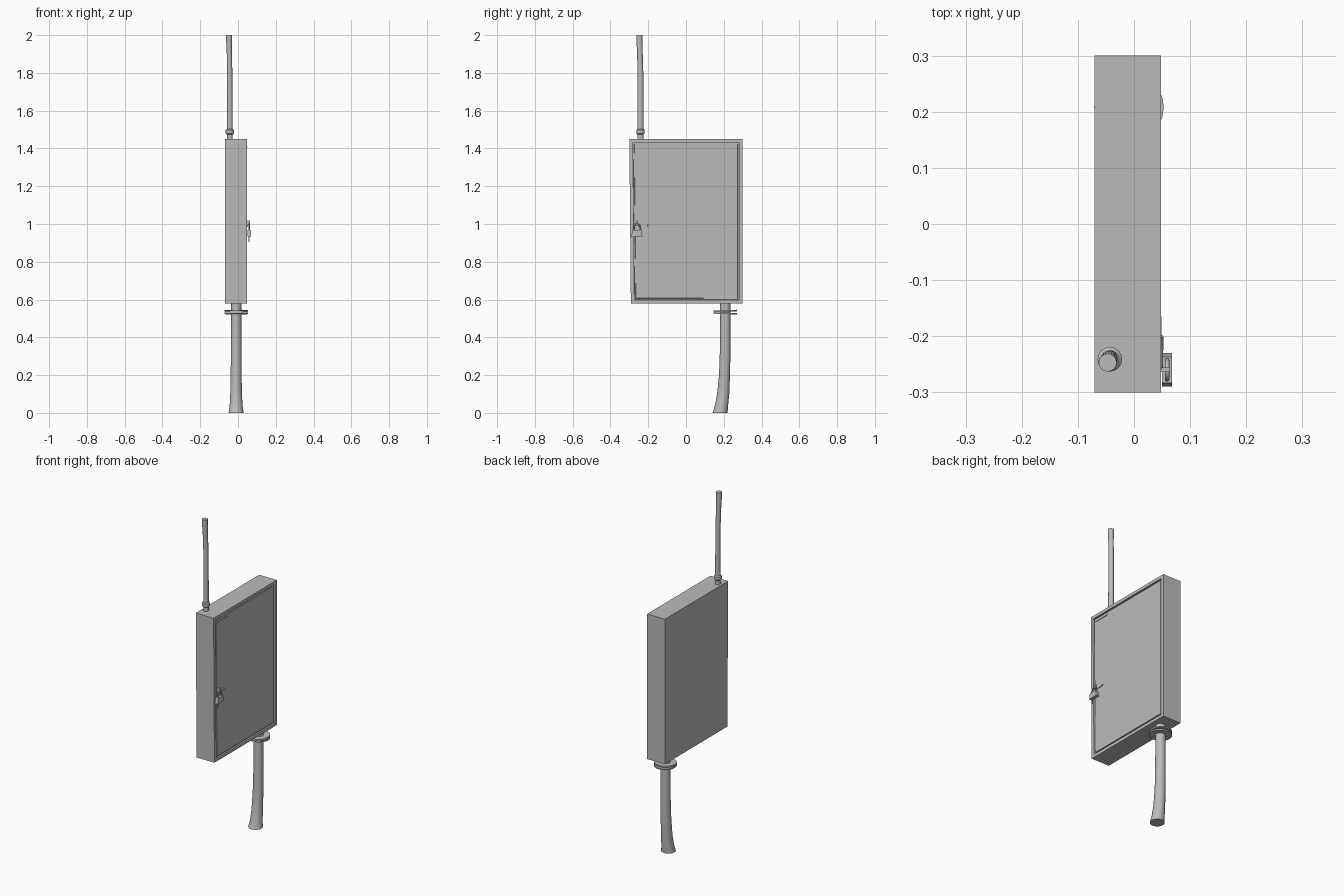
import bpy, bmesh, math
from mathutils import Matrix, Vector

cube = bpy.data.objects.get("Cube")
if cube:
    bpy.data.objects.remove(cube)

grey = bpy.data.materials.new("painted grey")
grey.use_nodes = True
grey.diffuse_color = (0.5, 0.5, 0.5, 1)
grey.node_tree.nodes["Principled BSDF"].inputs["Base Color"].default_value = (0.5, 0.5, 0.5, 1)


def finish(name, bm, smooth=False):
    bmesh.ops.recalc_face_normals(bm, faces=bm.faces)
    mesh = bpy.data.meshes.new(name)
    bm.to_mesh(mesh)
    bm.free()
    mesh.materials.append(grey)
    obj = bpy.data.objects.new(name, mesh)
    bpy.context.collection.objects.link(obj)
    if smooth:
        bpy.ops.object.select_all(action='DESELECT')
        obj.select_set(True)
        bpy.context.view_layer.objects.active = obj
        bpy.ops.object.shade_smooth_by_angle(angle=math.radians(40))
    return obj


def box(name, lo, hi):
    lo, hi = Vector(lo), Vector(hi)
    bm = bmesh.new()
    bmesh.ops.create_cube(bm, size=1)
    for v in bm.verts:
        v.co = (lo + hi) / 2 + v.co * (hi - lo)
    return finish(name, bm)


def tube(name, sections, sides=16):
    """Loft upright sections given as (x, y, z, radius x, radius y)."""
    bm = bmesh.new()
    rings = []
    for x, y, z, rx, ry in sections:
        angles = [2 * math.pi * i / sides for i in range(sides)]
        rings.append([bm.verts.new((x + rx * math.cos(a), y + ry * math.sin(a), z)) for a in angles])
    for a, b in zip(rings, rings[1:]):
        for i in range(sides):
            j = (i + 1) % sides
            bm.faces.new((a[i], a[j], b[j], b[i]))
    bm.faces.new(rings[0])
    bm.faces.new(rings[-1])
    return finish(name, bm, True)


def wire(name, points, radius):
    """Round wire along a path."""
    curve = bpy.data.curves.new(name, 'CURVE')
    curve.dimensions = '3D'
    curve.bevel_depth = radius
    curve.bevel_resolution = 2
    curve.use_fill_caps = True
    spline = curve.splines.new('POLY')
    spline.points.add(len(points) - 1)
    for p, co in zip(spline.points, points):
        p.co = (*co, 1)
    curve.materials.append(grey)
    obj = bpy.data.objects.new(name, curve)
    bpy.context.collection.objects.link(obj)


# Cabinet with a grooved door outline on its +x face
bm = bmesh.new()
bmesh.ops.create_cube(bm, size=1)
for v in bm.verts:
    v.co = Vector((-0.011 + v.co.x * 0.118, v.co.y * 0.6, 1.015 + v.co.z * 0.87))
    if v.co.z < 1 and v.co.y < 0:
        v.co.y += 0.008
door = max(bm.faces, key=lambda f: f.calc_center_median().x)
bmesh.ops.inset_region(bm, faces=[door], thickness=0.026)
bmesh.ops.inset_region(bm, faces=[door], thickness=0.002, depth=-0.008)
bmesh.ops.inset_region(bm, faces=[door], thickness=0.008)
bmesh.ops.inset_region(bm, faces=[door], thickness=0.002, depth=0.006)
finish("cabinet", bm)
box("door_top_strip", (0.044, -0.26, 1.405), (0.049, -0.165, 1.411))

# Bent lower post, flared at the foot
tube("lower_post", [
    (-0.01, 0.18, 0, 0.04, 0.04),
    (-0.01, 0.188, 0.04, 0.034, 0.035),
    (-0.01, 0.197, 0.1, 0.031, 0.032),
    (-0.01, 0.204, 0.2, 0.029, 0.029),
    (-0.009, 0.208, 0.35, 0.028, 0.028),
    (-0.009, 0.208, 0.59, 0.027, 0.027)], 20)

# Pair of slightly splayed clamp discs
for name, z, tilt in (("lower_flange", 0.527, -2), ("upper_flange", 0.540, 2)):
    bm = bmesh.new()
    place = Matrix.Translation((-0.009, 0.208, z)) @ Matrix.Rotation(math.radians(tilt), 4, 'X')
    bmesh.ops.create_cone(bm, cap_ends=True, segments=24, radius1=0.062, radius2=0.062,
                          depth=0.008, matrix=place)
    finish(name, bm, True)

# Slim upper mast with a collar
tube("upper_mast", [
    (-0.043, -0.241, 1.44, 0.015, 0.017),
    (-0.043, -0.241, 1.6, 0.014, 0.016),
    (-0.044, -0.241, 1.8, 0.014, 0.015),
    (-0.046, -0.245, 1.93, 0.014, 0.015),
    (-0.047, -0.247, 1.97, 0.016, 0.016),
    (-0.047, -0.247, 2, 0.016, 0.016)])
tube("mast_collar", [
    (-0.043, -0.241, 1.474, 0.016, 0.016),
    (-0.043, -0.241, 1.48, 0.022, 0.022),
    (-0.043, -0.241, 1.497, 0.022, 0.022),
    (-0.043, -0.241, 1.503, 0.016, 0.016)])

# Padlock with tapered body, shackle, key and latch
bm = bmesh.new()
bmesh.ops.create_cube(bm, size=1)
for v in bm.verts:
    width = 0.06 if v.co.z < 0 else 0.046
    v.co = Vector((0.059 + v.co.x * 0.018, -0.26 + v.co.y * width, 0.952 + v.co.z * 0.034))
finish("padlock_body", bm)
arch = [(0.059, -0.26 + 0.017 * math.cos(a), 0.98 + 0.02 * math.sin(a))
        for a in (math.pi * i / 10 for i in range(11))]
wire("shackle", [(0.059, -0.243, 0.96)] + arch + [(0.059, -0.277, 0.96)], 0.004)
box("padlock_key", (0.056, -0.278, 0.905), (0.061, -0.27, 0.936))
box("latch_staple", (0.046, -0.264, 0.992), (0.064, -0.256, 1.018))
wire("latch_rod", [(0.049, -0.26, 0.988), (0.05, -0.205, 0.988), (0.05, -0.2, 0.996)], 0.0025)
